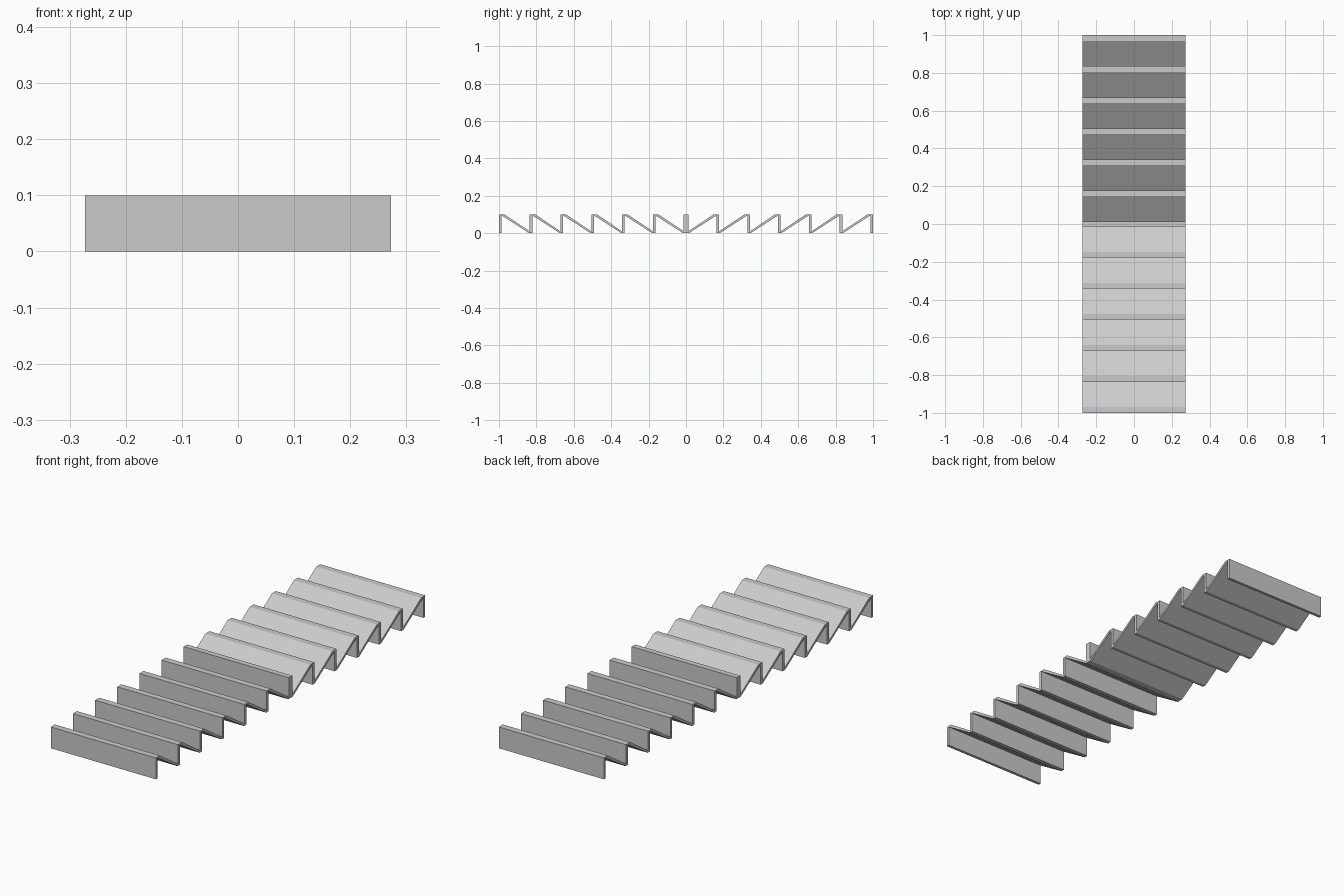
import bpy, bmesh

if "Cube" in bpy.data.objects:
    bpy.data.objects.remove(bpy.data.objects["Cube"])

HALF_W = 0.273     # half width in x
H = 0.1            # height of every tooth
POST = 0.013       # half thickness of the middle post
TEETH = 6          # teeth on each side of the post
PITCH = (1.0 - POST) / TEETH
LIP = 0.03         # flat strip on top of each tooth
T = 0.014          # thickness of upright plates


def half_outline():
    """Upper and lower edge of the folded sheet, from y = 1 to the middle."""
    upper, lower = [], [(1.0, 0.0)]
    for k in range(TEETH):
        yo = 1.0 - k * PITCH
        yi = yo - PITCH
        upper += [(yo, H), (yo - LIP, H), (yi, 0.010)]
        lower += [(yo - T, 0.0), (yo - T, H - 0.005), (yi + 0.003, 0.0)]
    upper.append((POST, H))
    return upper, lower


def mirrored(points):
    return [(-y, z) for y, z in reversed(points)]


# Closed sawtooth section, mirrored about the middle post
upper, lower = half_outline()
outline = upper + mirrored(upper) + mirrored(lower)[::-1] + lower[::-1]

# Folded sheet: section extruded across the width
bm = bmesh.new()
face = bm.faces.new([bm.verts.new((-HALF_W, y, z)) for y, z in outline])
ext = bmesh.ops.extrude_face_region(bm, geom=[face])
verts = [g for g in ext["geom"] if isinstance(g, bmesh.types.BMVert)]
bmesh.ops.translate(bm, verts=verts, vec=(2 * HALF_W, 0, 0))
# Triangulate the concave ends cleanly
ends = [f for f in bm.faces if len(f.verts) > 4]
bmesh.ops.triangulate(bm, faces=ends)
bmesh.ops.recalc_face_normals(bm, faces=bm.faces)

mesh = bpy.data.meshes.new("folded_sheet")
bm.to_mesh(mesh)
bm.free()
bpy.context.collection.objects.link(bpy.data.objects.new("folded_sheet", mesh))
